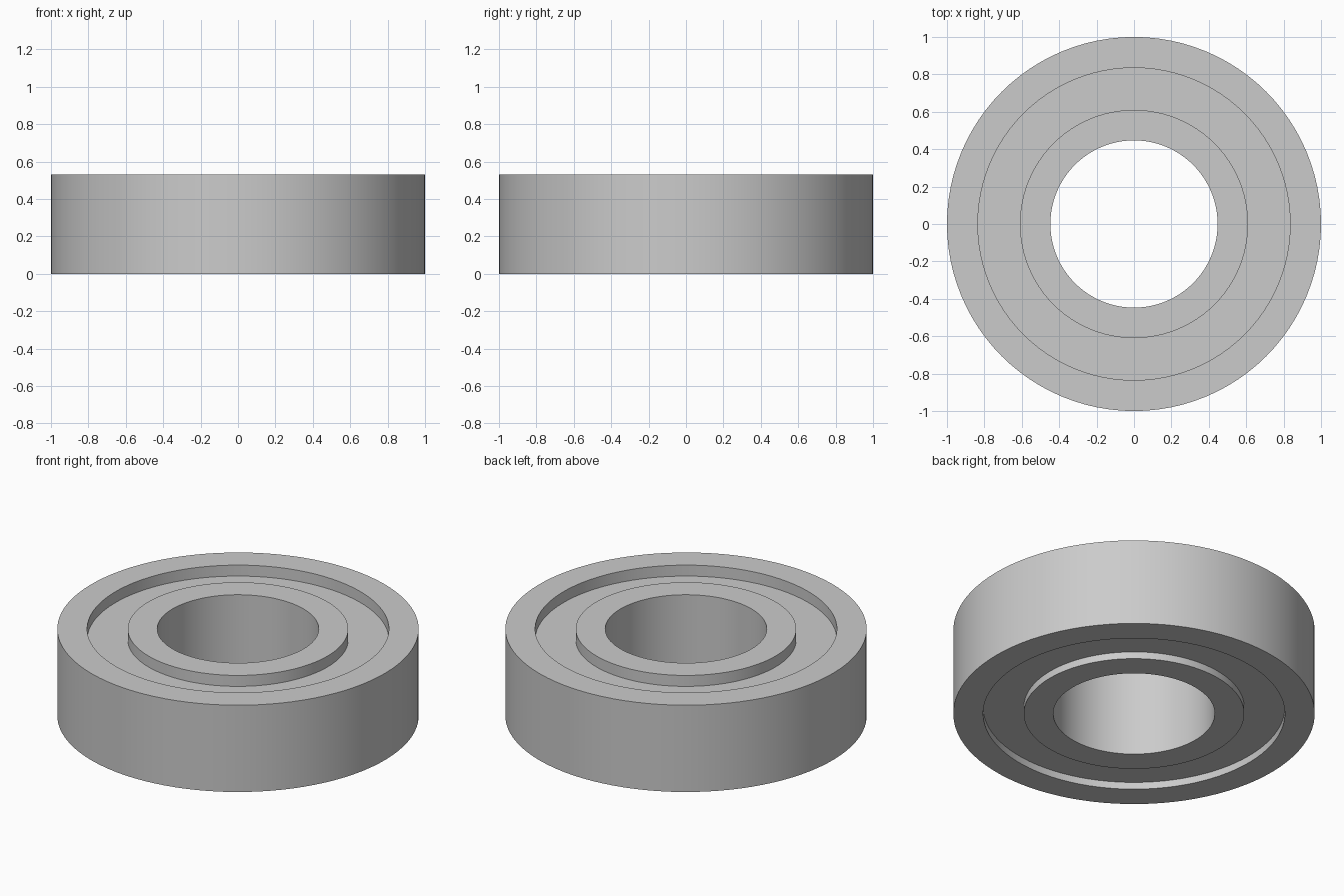
import bpy
import bmesh
import math

SEGMENTS = 96
HEIGHT = 0.53

cube = bpy.data.objects.get("Cube")
if cube:
    bpy.data.objects.remove(cube, do_unlink=True)

# Single plain steel colour
steel = bpy.data.materials.new("light grey steel")
steel.use_nodes = True
colour = (0.6, 0.6, 0.6, 1.0)
steel.diffuse_color = colour
steel.node_tree.nodes["Principled BSDF"].inputs["Base Color"].default_value = colour


def make_ring(name, r_in, r_out, z_low, z_high):
    """Spin a rectangular section around the z axis into a closed ring."""
    bm = bmesh.new()
    section = [(r_in, z_low), (r_out, z_low), (r_out, z_high), (r_in, z_high)]
    verts = [bm.verts.new((r, 0, z)) for r, z in section]
    edges = [bm.edges.new((verts[i], verts[(i + 1) % 4])) for i in range(4)]
    bmesh.ops.spin(bm, geom=verts + edges, cent=(0, 0, 0), axis=(0, 0, 1),
                   angle=math.tau, steps=SEGMENTS, use_merge=True)
    bmesh.ops.remove_doubles(bm, verts=bm.verts, dist=0.0001)
    bmesh.ops.recalc_face_normals(bm, faces=bm.faces)
    mesh = bpy.data.meshes.new(name)
    bm.to_mesh(mesh)
    bm.free()
    mesh.materials.append(steel)
    obj = bpy.data.objects.new(name, mesh)
    bpy.context.collection.objects.link(obj)
    bpy.ops.object.select_all(action="DESELECT")
    obj.select_set(True)
    bpy.context.view_layer.objects.active = obj
    bpy.ops.object.shade_smooth_by_angle(angle=math.radians(30))
    return obj


# Outer and inner races, full height
make_ring("outer_race", 0.835, 1.0, 0, HEIGHT)
make_ring("inner_race", 0.447, 0.61, 0, HEIGHT)

# Recessed shield filling the gap between the races
make_ring("shield", 0.61, 0.835, 0.043, HEIGHT - 0.067)
